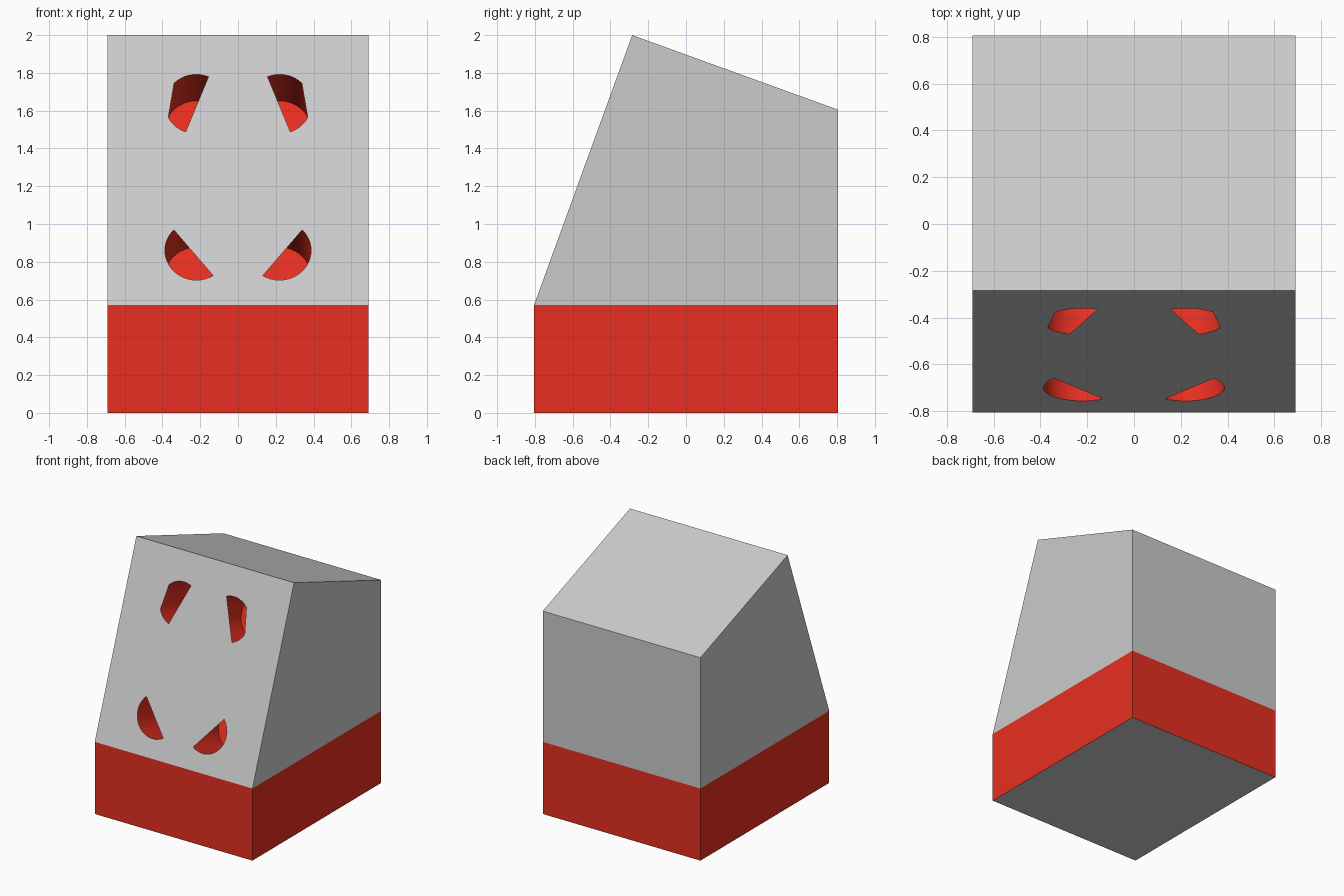
import bpy, bmesh, math
from mathutils import Matrix, Vector

if "Cube" in bpy.data.objects:
    bpy.data.objects.remove(bpy.data.objects["Cube"])

W, D = 0.69, 0.805          # half width, half depth
BASE_Z = 0.57
RIDGE_Y, RIDGE_Z, BACK_Z = -0.285, 2.0, 1.605
R, DEPTH = 0.167, 0.41      # round pockets

red = bpy.data.materials.new("red")
red.diffuse_color = (0.8, 0.028, 0.015, 1)
red.use_nodes = True
red.node_tree.nodes["Principled BSDF"].inputs["Base Color"].default_value = red.diffuse_color
grey = bpy.data.materials.new("grey")
grey.diffuse_color = (0.8, 0.8, 0.8, 1)
grey.use_nodes = True
grey.node_tree.nodes["Principled BSDF"].inputs["Base Color"].default_value = grey.diffuse_color

# Frame of the sloping front: u = x, v = up the slope, n = outward
slope = Vector((0, RIDGE_Y + D, RIDGE_Z - BASE_Z))
L = slope.length
v = slope.normalized()
u = Vector((1, 0, 0))
n = u.cross(v)
frame = Matrix((u, v, n)).transposed().to_4x4()
frame.translation = (0, -D, BASE_Z)


def finish(name, bm, mats=()):
    me = bpy.data.meshes.new(name)
    bm.to_mesh(me)
    bm.free()
    ob = bpy.data.objects.new(name, me)
    bpy.context.collection.objects.link(ob)
    for m in mats:
        me.materials.append(m)
    return ob


# Base: red sides, grey underside, no hidden top
bm = bmesh.new()
bmesh.ops.create_cube(bm, size=1)
bmesh.ops.transform(bm, verts=bm.verts, matrix=Matrix.Translation((0, 0, BASE_Z / 2))
                    @ Matrix.Diagonal((2 * W, 2 * D, BASE_Z, 1)))
for f in list(bm.faces):
    if f.normal.z > 0.5:
        bm.faces.remove(f)
    elif f.normal.z < -0.5:
        f.material_index = 1
finish("base", bm, (red, grey))

# Housing: side profile swept across x, open at the sloping front and bottom
bm = bmesh.new()
profile = [(-D, BASE_Z), (RIDGE_Y, RIDGE_Z), (D, BACK_Z), (D, BASE_Z)]
left = [bm.verts.new((-W, y, z)) for y, z in profile]
right = [bm.verts.new((W, y, z)) for y, z in profile]
bm.faces.new(left[::-1])
bm.faces.new(right)
for i in (1, 2):
    bm.faces.new((left[i], left[i + 1], right[i + 1], right[i]))
bmesh.ops.recalc_face_normals(bm, faces=bm.faces)
finish("housing", bm)

# Each pocket: centre (u, v) and the arcs (degrees) of its opening
pockets = {
    "upper": (0.22, (1.635 - BASE_Z) * L / slope.z, [(67.5, 135), (207, 250)]),
    "lower": (0.22, (0.86 - BASE_Z) * L / slope.z, [(136, 302)]),
}

# Front panel with partly covered round openings
bm = bmesh.new()


def loop(points):
    vs = [bm.verts.new((x, y, 0)) for x, y in points]
    for a, b in zip(vs, vs[1:] + vs[:1]):
        bm.edges.new((a, b))


loop([(-W, 0), (W, 0), (W, L), (-W, L)])
for cu, cv, arcs in pockets.values():
    for side in (1, -1):
        pts = []
        for a0, a1 in arcs:
            steps = max(2, round((a1 - a0) / 7.5))
            for i in range(steps + 1):
                a = math.radians(a0 + (a1 - a0) * i / steps)
                pts.append((side * (-cu + R * math.cos(a)), cv + R * math.sin(a)))
        loop(pts)
bmesh.ops.triangle_fill(bm, edges=bm.edges[:], use_beauty=True, normal=(0, 0, 1))
for f in bm.faces:
    f.normal_update()
    if f.normal.z < 0:
        f.normal_flip()
bmesh.ops.transform(bm, verts=bm.verts, matrix=frame)
finish("front_panel", bm)

# Red cylindrical pockets behind the openings, facing inwards
for name, (cu, cv, arcs) in pockets.items():
    for side, label in ((-1, "left"), (1, "right")):
        bm = bmesh.new()
        bmesh.ops.create_cone(bm, cap_ends=True, segments=48, radius1=R, radius2=R, depth=DEPTH)
        for f in list(bm.faces):
            if f.normal.z > 0.9:
                bm.faces.remove(f)
        bmesh.ops.reverse_faces(bm, faces=bm.faces)
        bmesh.ops.transform(bm, verts=bm.verts,
                            matrix=frame @ Matrix.Translation((side * cu, cv, -DEPTH / 2)))
        ob = finish(f"{name}_{label}_pocket", bm, (red,))
        bpy.ops.object.select_all(action='DESELECT')
        ob.select_set(True)
        bpy.context.view_layer.objects.active = ob
        bpy.ops.object.shade_smooth_by_angle(angle=math.radians(30))
